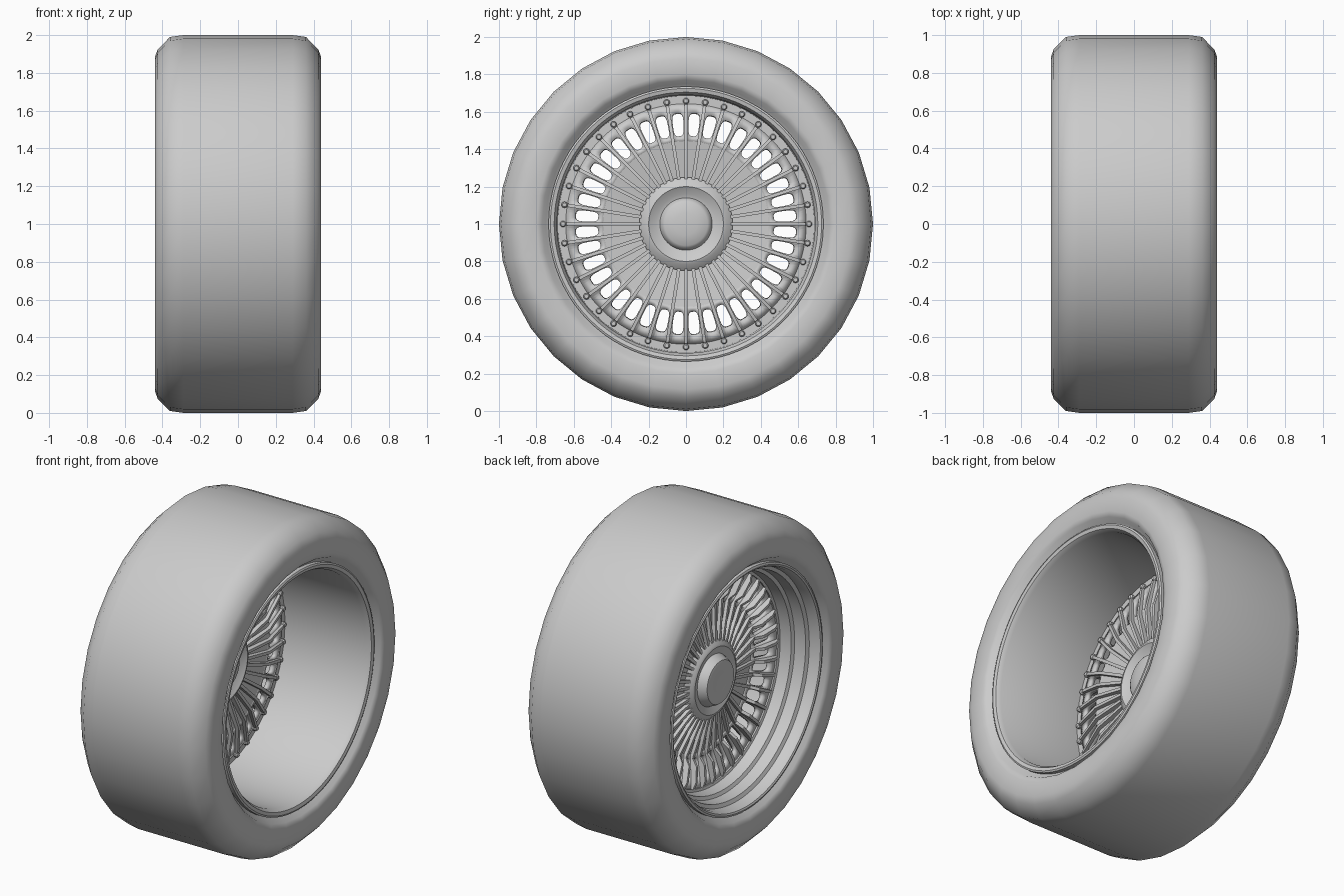
import bpy, bmesh, math
from mathutils import Vector

if "Cube" in bpy.data.objects:
    bpy.data.objects.remove(bpy.data.objects["Cube"])

N = 40  # spokes, holes and bolts


def polar(x, r, a):
    return Vector((x, r * math.sin(a), 1 + r * math.cos(a)))


def finish(bm, name, angle=35):
    bmesh.ops.remove_doubles(bm, verts=bm.verts, dist=1e-5)
    bmesh.ops.recalc_face_normals(bm, faces=bm.faces)
    me = bpy.data.meshes.new(name)
    bm.to_mesh(me)
    bm.free()
    ob = bpy.data.objects.new(name, me)
    bpy.context.collection.objects.link(ob)
    bpy.context.view_layer.objects.active = ob
    bpy.ops.object.select_all(action='DESELECT')
    ob.select_set(True)
    bpy.ops.object.shade_smooth_by_angle(angle=math.radians(angle))
    return ob


def revolve(name, prof, segs=80, closed=True, angle=35):
    """Spin an (x, radius) profile around the wheel axle."""
    bm = bmesh.new()
    rings = [[bm.verts.new(polar(x, max(r, 1e-7), 2 * math.pi * i / segs))
              for i in range(segs)] for x, r in prof]
    for k in range(len(prof) if closed else len(prof) - 1):
        a, b = rings[k], rings[(k + 1) % len(prof)]
        for i in range(segs):
            j = (i + 1) % segs
            bm.faces.new((a[i], a[j], b[j], b[i]))
    return finish(bm, name, angle)


# tyre: half profile mirrored across x
half = [(0.29, 1.0), (0.36, 0.99), (0.425, 0.925), (0.44, 0.885),
        (0.44, 0.80), (0.43, 0.77), (0.395, 0.75), (0.38, 0.71)]
revolve("tyre", half + [(-x, r) for x, r in reversed(half)], 32, angle=50)

# rim barrel: smooth deep inner side (+x), stepped lip on the outer side (-x)
revolve("rim_barrel", [
    (0.39, 0.735), (0.415, 0.735), (0.42, 0.725), (0.415, 0.705), (0.39, 0.69),
    (-0.16, 0.685), (-0.16, 0.63), (-0.185, 0.63), (-0.19, 0.645),
    (-0.26, 0.652), (-0.27, 0.672), (-0.34, 0.678), (-0.35, 0.70),
    (-0.395, 0.705), (-0.415, 0.715), (-0.42, 0.725), (-0.415, 0.737),
    (-0.39, 0.737), (-0.37, 0.715), (0.37, 0.715)])


# spoke plate: one bay with a rounded slot, repeated around the axle
def plate_x(r):
    if r < 0.44:
        return -0.15 + 0.03 * (r - 0.22) / 0.22
    return -0.12 - 0.045 * (r - 0.44) / 0.20


bm = bmesh.new()
step = 2 * math.pi / N
for i in range(N):
    mid = (i + 0.5) * step
    slot, edge = [], []
    for k in range(24):
        t = 2 * math.pi * k / 24
        c, s = math.cos(t), math.sin(t)
        m = max(abs(c), abs(s))
        q = (abs(c) ** 4 + abs(s) ** 4) ** 0.25
        r1, r2 = 0.53 + 0.062 * s / q, 0.54 + 0.10 * s / m
        slot.append(bm.verts.new(polar(plate_x(r1), r1, mid + c / q * step * 0.34)))
        edge.append(bm.verts.new(polar(plate_x(r2), r2, mid + c / m * step * 0.5)))
    for k in range(24):
        j = (k + 1) % 24
        bm.faces.new((slot[k], slot[j], edge[j], edge[k]))
plate = finish(bm, "slotted_plate")
sol = plate.modifiers.new("thickness", 'SOLIDIFY')
sol.thickness = 0.025
sol.offset = 0

# inner disc between the slots and the hub
revolve("inner_disc", [(-0.14, 0.20), (-0.108, 0.445), (-0.132, 0.445), (-0.165, 0.20)])

# radial ribs with a step near the rim
bm = bmesh.new()
rib = [(-0.105, 0.22), (-0.085, 0.44), (-0.135, 0.64), (-0.185, 0.645),
       (-0.20, 0.59), (-0.185, 0.50), (-0.15, 0.46), (-0.185, 0.22)]
for i in range(N):
    a = i * step
    side = Vector((0, math.cos(a), -math.sin(a)))
    lo = [bm.verts.new(polar(x, r, a) - side * 0.009) for x, r in rib]
    hi = [bm.verts.new(polar(x, r, a) + side * 0.009) for x, r in rib]
    bm.faces.new(lo)
    bm.faces.new(hi[::-1])
    for k in range(len(rib)):
        j = (k + 1) % len(rib)
        bm.faces.new((lo[k], lo[j], hi[j], hi[k]))
finish(bm, "spoke_ribs", 30)

# bolts round the inner face of the rim flange
bm = bmesh.new()
for i in range(N):
    c = polar(0, 0.658, i * step)
    rings = [[bm.verts.new(c + Vector((x, r * math.sin(t * math.pi / 5), r * math.cos(t * math.pi / 5))))
              for t in range(10)] for x, r in ((-0.165, 0.017), (-0.145, 0.017), (-0.138, 0.011))]
    bm.faces.new(rings[2])
    bm.faces.new(rings[0])
    for a, b in zip(rings, rings[1:]):
        for k in range(10):
            j = (k + 1) % 10
            bm.faces.new((a[k], a[j], b[j], b[k]))
finish(bm, "rim_bolts")

# hub with a dished recess and domed cap on both sides
revolve("hub", [
    (-0.225, 0), (-0.235, 0.06), (-0.24, 0.11), (-0.235, 0.13), (-0.22, 0.14),
    (-0.185, 0.155), (-0.20, 0.20), (-0.195, 0.215), (-0.16, 0.25),
    (-0.11, 0.25), (-0.08, 0.215), (-0.075, 0.20), (-0.10, 0.16),
    (-0.105, 0.14), (-0.08, 0.13), (-0.07, 0.115), (-0.06, 0.06), (-0.057, 0)],
    64, closed=False)
